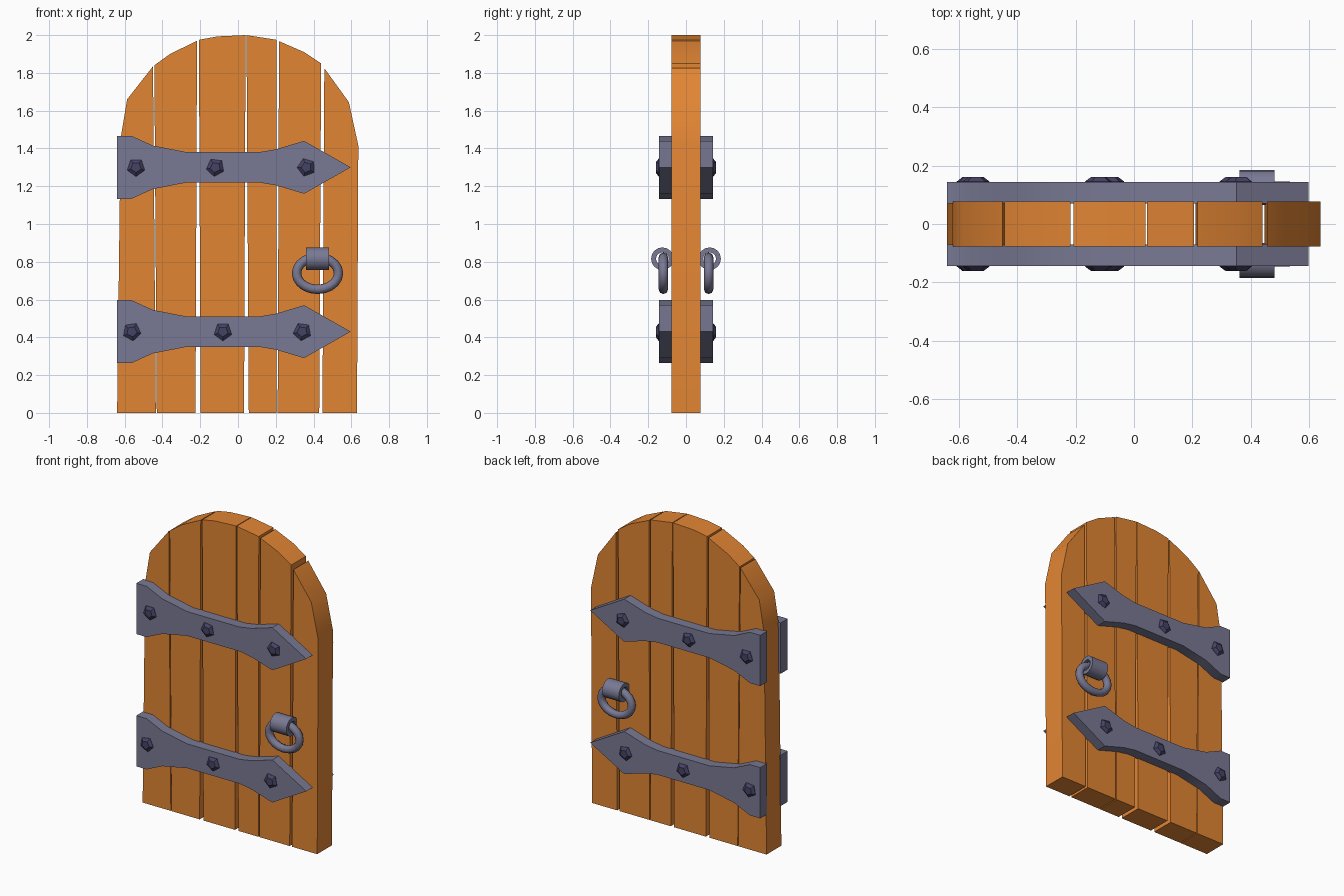
import bpy, bmesh, math
from mathutils import Matrix

if "Cube" in bpy.data.objects:
    bpy.data.objects.remove(bpy.data.objects["Cube"])


def material(name, rgb):
    m = bpy.data.materials.new(name)
    m.diffuse_color = (*rgb, 1)
    m.use_nodes = True
    m.node_tree.nodes["Principled BSDF"].inputs["Base Color"].default_value = m.diffuse_color
    return m


WOOD = material("orange wood", (0.76, 0.235, 0.034))
IRON = material("grey iron", (0.19, 0.19, 0.295))
DARK = material("dark iron", (0.06, 0.056, 0.13))


def finish(name, bm, mat, angle=None):
    bmesh.ops.recalc_face_normals(bm, faces=bm.faces)
    me = bpy.data.meshes.new(name)
    bm.to_mesh(me)
    bm.free()
    me.materials.append(mat)
    ob = bpy.data.objects.new(name, me)
    bpy.context.collection.objects.link(ob)
    if angle:
        bpy.ops.object.select_all(action='DESELECT')
        ob.select_set(True)
        bpy.context.view_layer.objects.active = ob
        bpy.ops.object.shade_smooth_by_angle(angle=math.radians(angle))
    return ob


def slab(name, outline, y0, y1, mat):
    """Extrude an (x, z) outline from y0 to y1."""
    bm = bmesh.new()
    face = bm.faces.new([bm.verts.new((x, y0, z)) for x, z in outline])
    new = bmesh.ops.extrude_face_region(bm, geom=[face])["geom"]
    for v in new:
        if isinstance(v, bmesh.types.BMVert):
            v.co.y = y1
    return finish(name, bm, mat, 35)


def lathe_grid(name, point, nu, nv, mat):
    """Closed ring surface from point(u, v), both in radians."""
    bm = bmesh.new()
    g = [[bm.verts.new(point(2 * math.pi * i / nu, j)) for j in range(nv)] for i in range(nu)]
    for i in range(nu):
        for j in range(nv):
            k, l = (i + 1) % nu, (j + 1) % nv
            bm.faces.new((g[i][j], g[k][j], g[k][l], g[i][l]))
    return finish(name, bm, mat, 50)


# Planks: bottom left, bottom right, then the arched top from left to right
planks = [
    (-0.64, -0.435, [(-0.622, 1.45), (-0.587, 1.66), (-0.45, 1.835)]),
    (-0.43, -0.225, [(-0.443, 1.84), (-0.36, 1.90), (-0.217, 1.97)]),
    (-0.198, 0.032, [(-0.207, 1.975), (-0.11, 1.993), (0.04, 2.0)]),
    (0.057, 0.203, [(0.045, 2.0), (0.205, 1.975)]),
    (0.21, 0.43, [(0.217, 1.968), (0.35, 1.91), (0.44, 1.85)]),
    (0.447, 0.63, [(0.457, 1.825), (0.587, 1.645), (0.637, 1.415)]),
]
for i, (l, r, top) in enumerate(planks):
    slab(f"plank_{i + 1}", [(r, 0), (l, 0)] + top, -0.077, 0.077, WOOD)

# Strap hinges: half heights along x, ending in a spear tip
half = [(-0.64, 0.167), (-0.565, 0.167), (-0.45, 0.115), (-0.27, 0.08),
        (0.11, 0.08), (0.2, 0.095), (0.35, 0.14)]
straps = [("upper", 1.30, (-0.54, -0.12, 0.362)), ("lower", 0.43, (-0.562, -0.08, 0.34))]

for side, s in (("front", -1), ("back", 1)):
    for level, zc, rivets in straps:
        outline = [(x, zc + h) for x, h in half] + [(0.597, zc)]
        outline += [(x, zc - h) for x, h in reversed(half)]
        slab(f"{level}_strap_{side}", outline, s * 0.07, s * 0.143, IRON)

        # Five-sided tapered rivets
        for k, x in enumerate(rivets):
            bm = bmesh.new()
            spin = Matrix.Rotation(math.radians(90 + 8 * k - 8 * (level == "lower")), 4, 'Y')
            rings = []
            for rad, y in ((0.049, 0.135), (0.049, 0.145), (0.028, 0.16)):
                ring = []
                for a in range(5):
                    t = 2 * math.pi * a / 5
                    v = bm.verts.new((rad * math.cos(t), s * y, rad * math.sin(t)))
                    v.co = spin @ v.co
                    v.co.x += x
                    v.co.z += zc
                    ring.append(v)
                rings.append(ring)
            for a, b in zip(rings, rings[1:]):
                for n in range(5):
                    m = (n + 1) % 5
                    bm.faces.new((a[n], a[m], b[m], b[n]))
            bm.faces.new(rings[0])
            bm.faces.new(rings[-1])
            finish(f"{level}_rivet_{k + 1}_{side}", bm, DARK)

    # Handle ring, slightly wider than tall
    def ring_point(u, j):
        v = 2 * math.pi * j / 8
        d = 0.025 * math.cos(v)
        return (0.421 + (0.111 + d) * math.cos(u), s * (0.12 + 0.025 * math.sin(v)),
                0.739 + (0.085 + d) * math.sin(u))
    lathe_grid(f"handle_ring_{side}", ring_point, 20, 8, IRON)

    # Hollow sleeve holding the ring
    def sleeve_point(u, j):
        x, r = ((0.36, 0.06), (0.481, 0.06), (0.481, 0.034), (0.36, 0.034))[j]
        return (x, s * (0.125 + r * math.cos(u)), 0.816 + r * math.sin(u))
    lathe_grid(f"handle_sleeve_{side}", sleeve_point, 16, 4, IRON)
